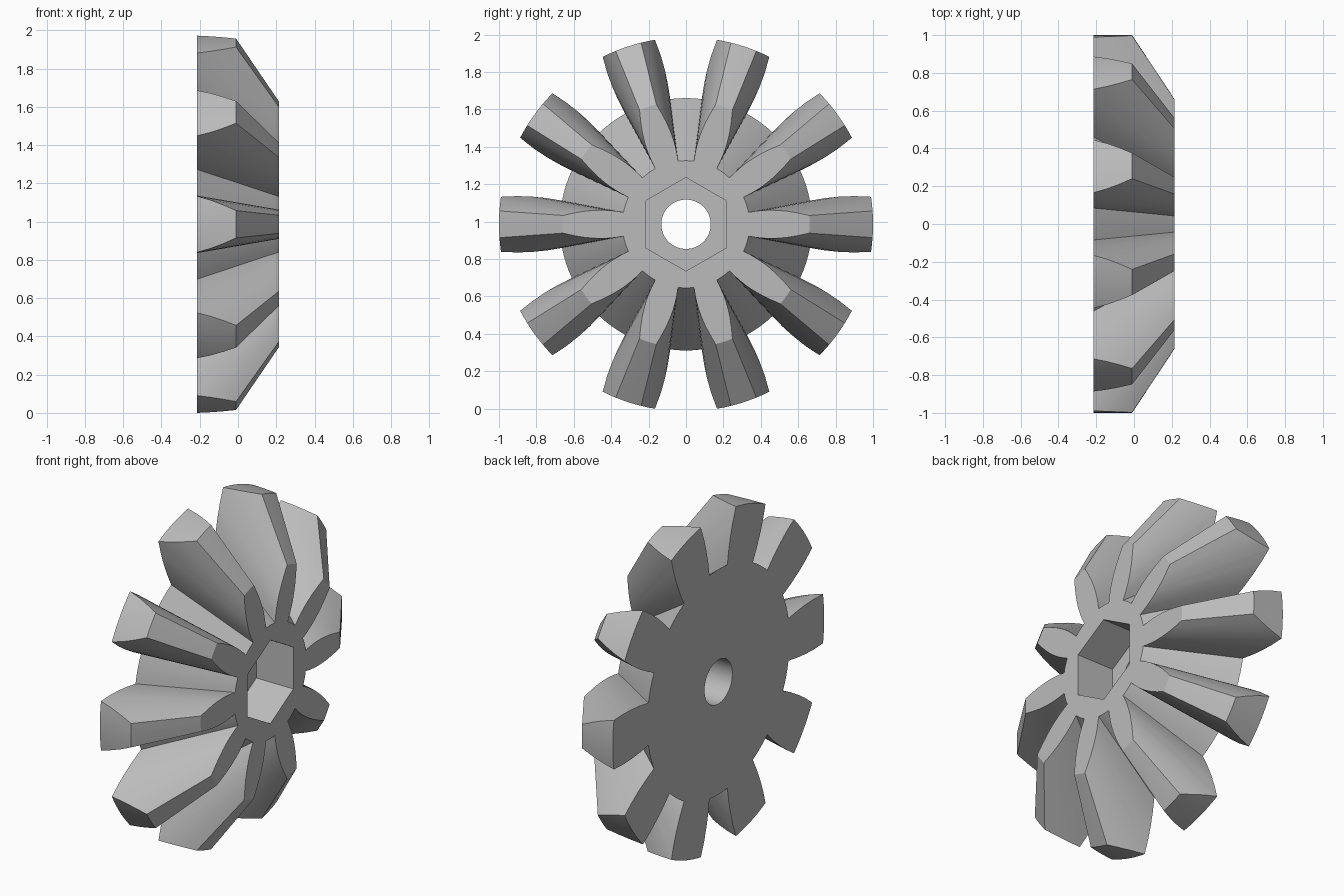
import bpy
import bmesh
from math import sin, cos, pi, radians

if "Cube" in bpy.data.objects:
    bpy.data.objects.remove(bpy.data.objects["Cube"], do_unlink=True)

TEETH = 10
FRONT, BACK = 0.215, -0.215      # end faces along the axle (x)
APEX = 0.652                     # where all tooth lines meet
AXLE_Z = 0.986
PITCH = 360 / TEETH

grey = bpy.data.materials.new("plain grey")
grey.use_nodes = True
grey.diffuse_color = (0.5, 0.5, 0.5, 1)
grey.node_tree.nodes["Principled BSDF"].inputs["Base Color"].default_value = (0.5, 0.5, 0.5, 1)


def ring(radius, sides, start=0):
    return [(radius, start + 360 * i / sides) for i in range(sides)]


def loft(name, profile, x0, x1, scale=1):
    """Closed solid from a polar profile at x0 to its scaled copy at x1."""
    bm = bmesh.new()
    loops = []
    for x, s in ((x0, 1), (x1, scale)):
        loops.append([bm.verts.new((x, s * r * cos(radians(a)), s * r * sin(radians(a))))
                      for r, a in profile])
    n = len(profile)
    for i in range(n):
        j = (i + 1) % n
        bm.faces.new((loops[0][i], loops[0][j], loops[1][j], loops[1][i]))
    for loop in loops:
        bm.faces.new(loop)
    bmesh.ops.recalc_face_normals(bm, faces=bm.faces)
    mesh = bpy.data.meshes.new(name)
    bm.to_mesh(mesh)
    bm.free()
    mesh.materials.append(grey)
    obj = bpy.data.objects.new(name, mesh)
    obj.location.z = AXLE_Z
    bpy.context.collection.objects.link(obj)
    return obj


def cut(target, cutter, operation):
    mod = target.modifiers.new(cutter.name, "BOOLEAN")
    mod.operation = operation
    mod.solver = "EXACT"
    mod.object = cutter
    bpy.context.view_layer.objects.active = target
    bpy.ops.object.modifier_apply(modifier=mod.name)
    bpy.data.objects.remove(cutter, do_unlink=True)


# Tooth flank at the front face: radius and half angle, root to tip
flank = [(0.34, 10.8), (0.38, 10.65), (0.42, 10.2), (0.46, 9.5),
         (0.504, 8.45), (0.55, 7.25), (0.60, 5.8), (0.66, 4.1)]
profile = []
for k in range(TEETH):
    mid = k * PITCH
    root_r, root_a = flank[0]
    tip_r, tip_a = flank[-1]
    gap = PITCH - 2 * root_a
    profile += [(r, mid - a) for r, a in flank]
    profile += [(tip_r, mid + tip_a * t) for t in (-0.5, 0, 0.5)]
    profile += [(r, mid + a) for r, a in reversed(flank)]
    profile += [(root_r, mid + root_a + gap * t) for t in (0.25, 0.5, 0.75)]

# Toothed cone, trimmed to a round rim
gear = loft("bevel_gear", profile, FRONT, BACK, (APEX - BACK) / (APEX - FRONT))
cut(gear, loft("rim_trim", ring(1, 240), 1, -1), "INTERSECT")

# Hexagonal pocket in the front and round bore through the back
cut(gear, loft("hex_pocket", ring(0.25, 6, 90), 0.5, -0.03), "DIFFERENCE")
cut(gear, loft("round_bore", ring(0.132, 64), 0.1, -0.5), "DIFFERENCE")

# Smooth flanks and bore, crisp edges
bpy.ops.object.select_all(action="DESELECT")
gear.select_set(True)
bpy.context.view_layer.objects.active = gear
bpy.ops.object.shade_smooth_by_angle(angle=pi / 8)
